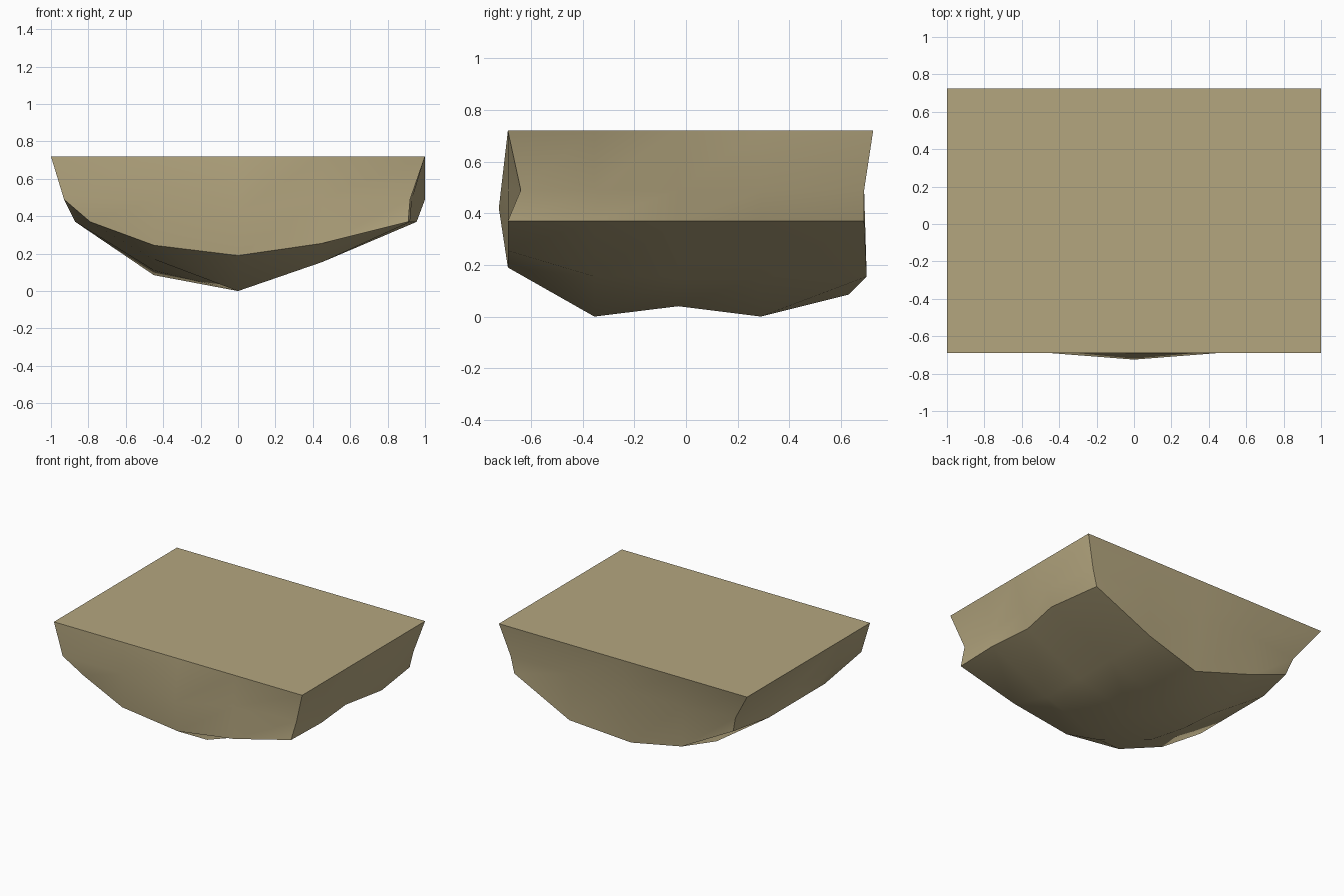
import bpy, bmesh

if "Cube" in bpy.data.objects:
    bpy.data.objects.remove(bpy.data.objects["Cube"])

N = 5
ROWS = [-0.69, -0.355, -0.03, 0.29, 0.69]      # y stations, front to back
COLS = [-0.90, -0.45, 0.0, 0.45, 0.90]         # x stations, left to right
TOP_Z, TOP_FRONT, TOP_BACK = 0.72, -0.69, 0.725

# underside heights, one row per y station
HEIGHT = [
    [0.37, 0.245, 0.19, 0.255, 0.37],
    [0.37, 0.17, 0.00, 0.155, 0.37],
    [0.37, 0.11, 0.04, 0.155, 0.37],
    [0.37, 0.085, 0.00, 0.155, 0.37],
    [0.37, 0.20, 0.085, 0.155, 0.37],
]
# irregular left and right outlines of the underside rim and of the waist above it
RIM_L, RIM_R = [-0.79, -0.87, -0.87, -0.87, -0.80], [0.91, 0.92, 0.89, 0.955, 0.90]
WAIST_L, WAIST_R = [-0.93, -0.89, -0.88, -0.88, -0.84], [0.92, 0.92, 0.93, 1.0, 0.93]
# chipped spots where y leaves its station, keyed by (row, column)
RIM_Y = {(0, 0): -0.65, (4, 0): 0.60, (4, 2): 0.63, (4, 3): 0.70}
WAIST_Y = {(0, 4): -0.64, (0, 2): -0.725, (1, 0): -0.45, (4, 0): 0.63}
WAIST_Z = {(0, 2): 0.42, (1, 0): 0.46}


def outline_x(j, i, left, right):
    return left[j] if i == 0 else right[j] if i == N - 1 else COLS[i]


# perimeter cells of the grid, counter-clockwise seen from above
ring = ([(0, i) for i in range(N)] + [(j, N - 1) for j in range(1, N)]
        + [(N - 1, i) for i in range(N - 2, -1, -1)] + [(j, 0) for j in range(N - 2, 0, -1)])

bm = bmesh.new()

# rounded underside
under = {}
for j in range(N):
    for i in range(N):
        x = outline_x(j, i, RIM_L, RIM_R)
        under[j, i] = bm.verts.new((x, RIM_Y.get((j, i), ROWS[j]), HEIGHT[j][i]))
for j in range(N - 1):
    for i in range(N - 1):
        bm.faces.new((under[j, i], under[j + 1, i], under[j + 1, i + 1], under[j, i + 1]))

# waist ring and flat top ring
waist, top = {}, {}
for j, i in ring:
    x = outline_x(j, i, WAIST_L, WAIST_R)
    waist[j, i] = bm.verts.new((x, WAIST_Y.get((j, i), ROWS[j]), WAIST_Z.get((j, i), 0.49)))
    tx = COLS[i] if 0 < i < N - 1 else (i - 2) / 2
    ty = TOP_FRONT if j == 0 else TOP_BACK if j == N - 1 else ROWS[j]
    top[j, i] = bm.verts.new((tx, ty, TOP_Z))

# side walls and flat top
for a, b in zip(ring, ring[1:] + ring[:1]):
    bm.faces.new((under[a], under[b], waist[b], waist[a]))
    bm.faces.new((waist[a], waist[b], top[b], top[a]))
bm.faces.new([top[k] for k in ring])
bmesh.ops.recalc_face_normals(bm, faces=bm.faces)

mesh = bpy.data.meshes.new("floating_ground")
bm.to_mesh(mesh)
bm.free()
ground = bpy.data.objects.new("floating_ground", mesh)
bpy.context.collection.objects.link(ground)

# sandy earth colour
mat = bpy.data.materials.new("sandy_earth")
mat.diffuse_color = (0.456, 0.381, 0.212, 1)
mat.use_nodes = True
mat.node_tree.nodes["Principled BSDF"].inputs["Base Color"].default_value = mat.diffuse_color
mesh.materials.append(mat)

# soft facets with crisp rims
bpy.context.view_layer.objects.active = ground
ground.select_set(True)
bpy.ops.object.shade_smooth_by_angle(angle=0.6)
